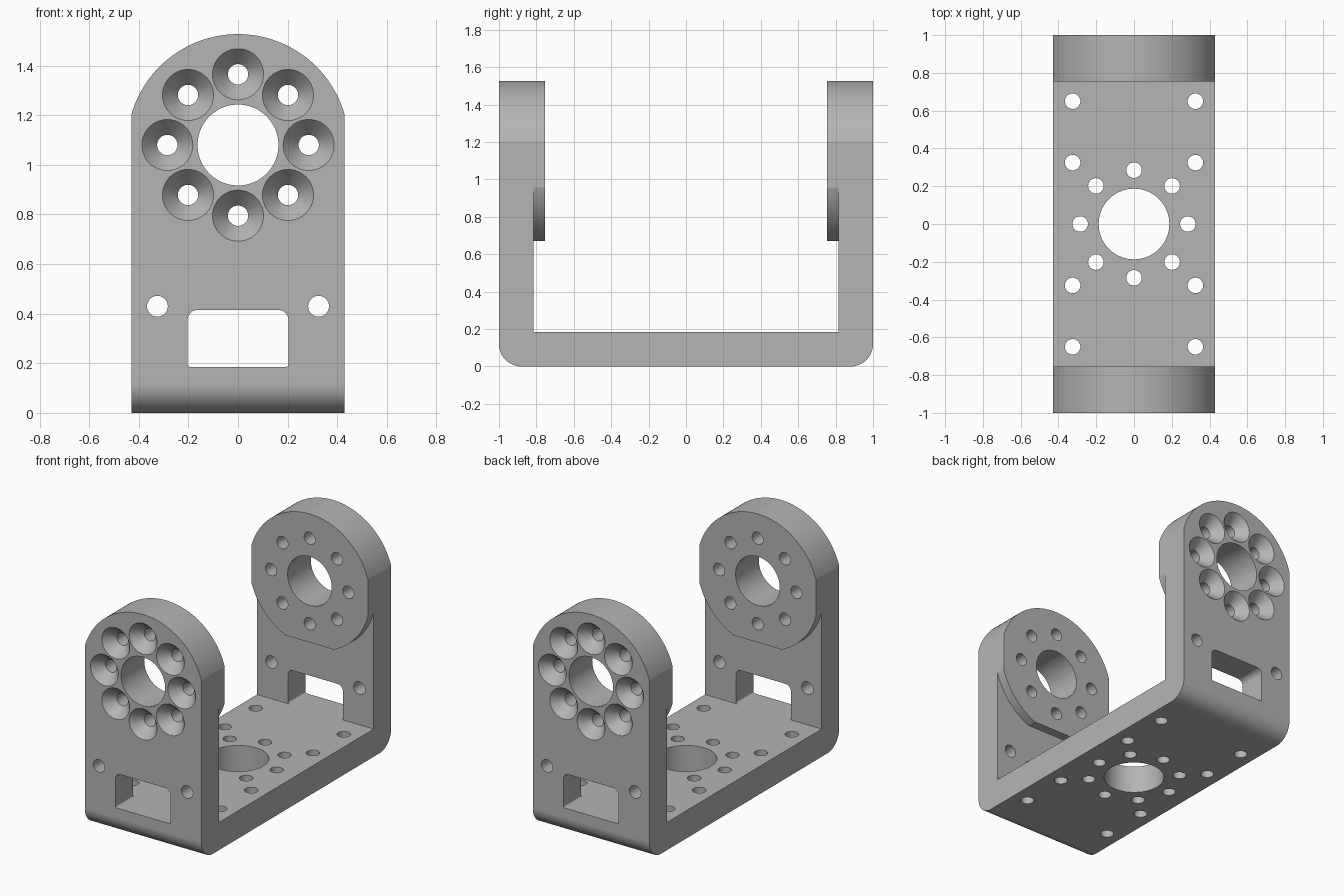
import bpy, bmesh
from math import sin, cos, pi, radians, sqrt, asin, acos

if "Cube" in bpy.data.objects:
    bpy.data.objects.remove(bpy.data.objects["Cube"], do_unlink=True)

HALF_W = 0.43      # half width of the bracket
HUB_Z, HUB_R = 1.08, 0.447
FLOOR = 0.185      # plate thickness
BOLT_R, HOLE_R = 0.285, 0.041

grey = bpy.data.materials.new("satin grey")
grey.use_nodes = True
colour = (0.46, 0.46, 0.46, 1)
grey.diffuse_color = colour
grey.node_tree.nodes["Principled BSDF"].inputs["Base Color"].default_value = colour


def place(axis, a, b, t):
    return {"X": (t, a, b), "Y": (a, t, b), "Z": (a, b, t)}[axis]


def arc(cx, cy, r, start, end, n):
    return [(cx + r * cos(start + (end - start) * i / n),
             cy + r * sin(start + (end - start) * i / n)) for i in range(n + 1)]


def prism(bm, axis, outline, lo, hi):
    rings = [[bm.verts.new(place(axis, a, b, t)) for a, b in outline] for t in (lo, hi)]
    skin(bm, rings)


def lathe(bm, axis, a, b, profile, n=40):
    rings = [[bm.verts.new(place(axis, a + r * cos(2 * pi * i / n), b + r * sin(2 * pi * i / n), t))
              for i in range(n)] for t, r in profile]
    skin(bm, rings)


def skin(bm, rings):
    n = len(rings[0])
    for low, high in zip(rings, rings[1:]):
        for i in range(n):
            j = (i + 1) % n
            bm.faces.new((low[i], low[j], high[j], high[i]))
    bm.faces.new(rings[0][::-1])
    bm.faces.new(rings[-1])


def finish(name, bm):
    bmesh.ops.recalc_face_normals(bm, faces=bm.faces)
    mesh = bpy.data.meshes.new(name)
    bm.to_mesh(mesh)
    bm.free()
    mesh.materials.append(grey)
    ob = bpy.data.objects.new(name, mesh)
    bpy.context.collection.objects.link(ob)
    return ob


def carve(target, bm, operation="DIFFERENCE"):
    cutter = finish("cutter", bm)
    cutter.hide_render = True
    mod = target.modifiers.new("carve", "BOOLEAN")
    mod.operation, mod.solver, mod.object = operation, "EXACT", cutter
    bpy.context.view_layer.objects.active = target
    bpy.ops.object.modifier_apply(modifier=mod.name)
    bpy.data.objects.remove(cutter, do_unlink=True)


# Solid block with rounded lower front and back edges
bm = bmesh.new()
side = arc(-0.88, 0.12, 0.12, pi, 1.5 * pi, 16) + arc(0.88, 0.12, 0.12, -pi / 2, 0, 16)
prism(bm, "X", side + [(1, 1.7), (-1, 1.7)], -HALF_W, HALF_W)
bracket = finish("u_bracket", bm)

# Arched tops of the two uprights
bm = bmesh.new()
edge = acos(HALF_W / HUB_R)
arch = [(-0.6, -0.2), (0.6, -0.2), (0.6, HUB_Z + HUB_R * sin(edge))]
arch += arc(0, HUB_Z, HUB_R, edge, pi - edge, 64) + [(-0.6, HUB_Z + HUB_R * sin(edge))]
prism(bm, "Y", arch, -1.2, 1.2)
carve(bracket, bm, "INTERSECT")

# Space below the round bosses, bounded by their flat-bottomed outline
bm = bmesh.new()
flat = asin(0.41 / HUB_R)
right = arc(0, HUB_Z, HUB_R, -edge, -flat, 20)
left = [(-x, z) for x, z in reversed(right)]
relief = [(-0.6, FLOOR), (0.6, FLOOR), (0.6, right[0][1])] + right + left + [(-0.6, right[0][1])]
prism(bm, "Y", relief, -0.815, 0.815)
carve(bracket, bm)

# Space between the faces of the bosses
bm = bmesh.new()
prism(bm, "Y", [(-0.7, 0.4), (0.7, 0.4), (0.7, 1.9), (-0.7, 1.9)], -0.755, 0.755)
carve(bracket, bm)

# Upright openings: hub bore, countersunk bolt ring, side holes, window
bm = bmesh.new()
lathe(bm, "Y", 0, HUB_Z, [(-1.1, 0.163), (1.1, 0.163)], 72)
sink = [(-1.05, 0.103), (-1, 0.103), (-0.93, HOLE_R)]
sink += [(-t, r) for t, r in reversed(sink)]
for i in range(8):
    a = i * pi / 4
    lathe(bm, "Y", BOLT_R * cos(a), HUB_Z + BOLT_R * sin(a), sink)
for s in (-1, 1):
    lathe(bm, "Y", s * 0.325, 0.43, [(-1.1, 0.042), (1.1, 0.042)])
window = arc(0.163, 0.375, 0.04, 0, pi / 2, 10) + arc(-0.163, 0.375, 0.04, pi / 2, pi, 10)
window += arc(-0.191, FLOOR + 0.012, 0.012, pi, 1.5 * pi, 8)
window += arc(0.191, FLOOR + 0.012, 0.012, -pi / 2, 0, 8)
prism(bm, "Y", window, -1.1, 1.1)
carve(bracket, bm)

# Base openings: centre bore, bolt ring and two rows of holes
bm = bmesh.new()
lathe(bm, "Z", 0, 0, [(-0.1, 0.187), (0.3, 0.187)], 72)
holes = [(BOLT_R * cos(i * pi / 4), BOLT_R * sin(i * pi / 4)) for i in range(8)]
holes += [(x, y) for x in (-0.325, 0.325) for y in (-0.65, -0.325, 0.325, 0.65)]
for x, y in holes:
    lathe(bm, "Z", x, y, [(-0.1, HOLE_R), (0.3, HOLE_R)])
carve(bracket, bm)

# Smooth curved walls, crisp edges, flat plates
bpy.ops.object.select_all(action="DESELECT")
bracket.select_set(True)
bpy.context.view_layer.objects.active = bracket
bpy.ops.object.shade_smooth_by_angle(angle=radians(13))
weighted = bracket.modifiers.new("flat plates", "WEIGHTED_NORMAL")
weighted.keep_sharp = True
